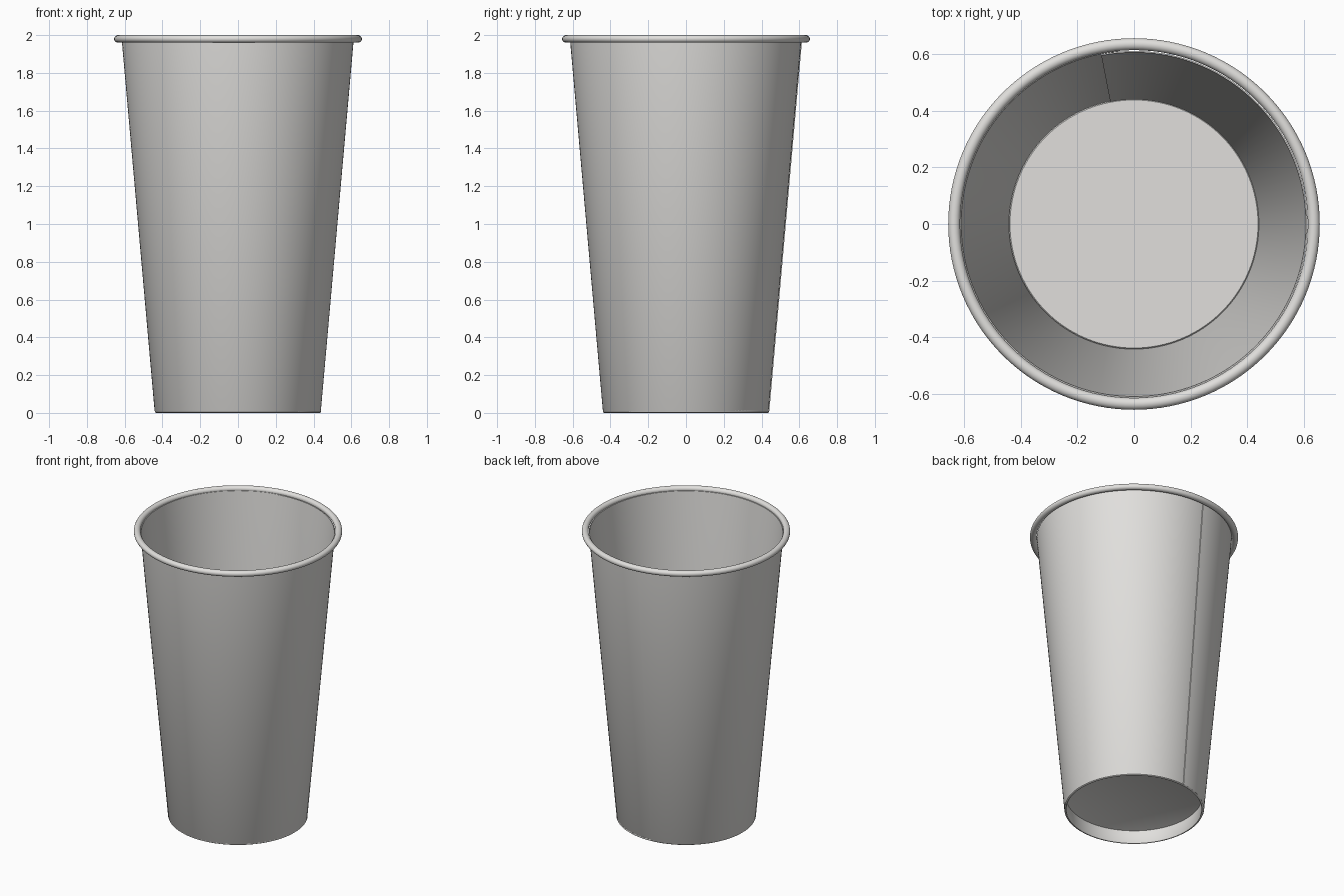
import bpy, bmesh, math

if "Cube" in bpy.data.objects:
    bpy.data.objects.remove(bpy.data.objects["Cube"])

paper = bpy.data.materials.new("warm_white_paper")
paper.diffuse_color = (0.75, 0.74, 0.72, 1)
paper.use_nodes = True
paper.node_tree.nodes["Principled BSDF"].inputs["Base Color"].default_value = paper.diffuse_color

SEAM_OUT = math.radians(95)    # edge of the sheet seen from outside
SEAM_IN = math.radians(101)    # edge of the sheet seen from inside
STEP = 0.006                   # radius lost at the overlap


def sweep(name, profile, start=0.0, angle=math.tau, shrink=0.0, steps=128):
    """Turn a closed (radius, z) profile about z; an overlapping turn spirals inward."""
    bm = bmesh.new()
    full = shrink == 0.0
    rings = []
    for i in range(steps if full else steps + 1):
        t = i / steps
        a = start + angle * t
        rings.append([bm.verts.new(((r - shrink * t) * math.cos(a),
                                    (r - shrink * t) * math.sin(a), z))
                      for r, z in profile])
    n = len(profile)
    for i in range(steps):
        a, b = rings[i], rings[(i + 1) % len(rings)]
        for j in range(n):
            k = (j + 1) % n
            bm.faces.new((a[j], b[j], b[k], a[k]))
    if not full:
        bm.faces.new(rings[0])
        bm.faces.new(rings[-1])
    bmesh.ops.recalc_face_normals(bm, faces=bm.faces)
    return finish(name, bm)


def finish(name, bm):
    mesh = bpy.data.meshes.new(name)
    bm.to_mesh(mesh)
    bm.free()
    mesh.materials.append(paper)
    obj = bpy.data.objects.new(name, mesh)
    bpy.context.collection.objects.link(obj)
    bpy.ops.object.select_all(action='DESELECT')
    obj.select_set(True)
    bpy.context.view_layer.objects.active = obj
    bpy.ops.object.shade_smooth_by_angle(angle=math.radians(40))
    return obj


# Tapered paper wall, wrapped with a small overlap at the back
wall = [(0.438, 0.003), (0.443, 0.010), (0.617, 1.975),
        (0.612, 1.975), (0.438, 0.012)]
sweep("cup_wall", wall, SEAM_OUT, math.tau + SEAM_IN - SEAM_OUT, STEP)

# Bottom hem: the wall folded up inside the base skirt
hem = [(0.439, 0.004), (0.434, 0.0), (0.428, 0.0), (0.425, 0.004),
       (0.429, 0.094), (0.433, 0.094), (0.431, 0.012), (0.438, 0.012)]
sweep("bottom_hem", hem)

# Recessed base disc with its turned-down skirt
bm = bmesh.new()
base = [(0.430, 0.092), (0.434, 0.090), (0.430, 0.010),
        (0.436, 0.010), (0.442, 0.096), (0.438, 0.100)]
rings = []
for r, z in base:
    rings.append([bm.verts.new((r * math.cos(math.tau * i / 128),
                                r * math.sin(math.tau * i / 128), z))
                  for i in range(128)])
for a, b in zip(rings, rings[1:]):
    for i in range(128):
        k = (i + 1) % 128
        bm.faces.new((a[i], a[k], b[k], b[i]))
bm.faces.new(rings[0])
bm.faces.new(rings[-1])
bmesh.ops.recalc_face_normals(bm, faces=bm.faces)
finish("base_disc", bm)

# Rolled rim
rim = [(0.635 + 0.021 * math.cos(math.tau * i / 20),
        1.980 + 0.020 * math.sin(math.tau * i / 20)) for i in range(20)]
sweep("rolled_rim", rim)
